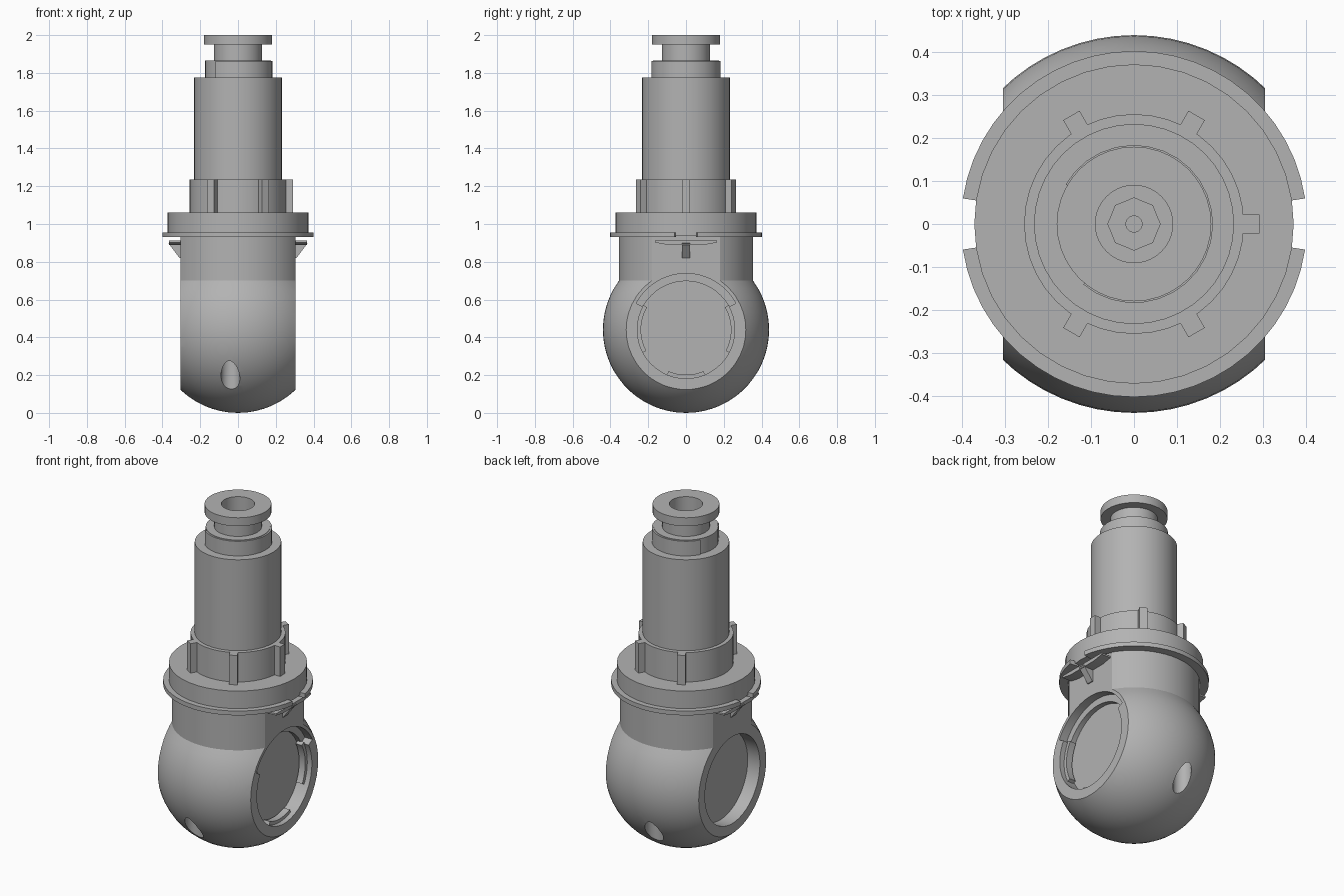
import bpy, bmesh
from math import sin, cos, radians, pi
from mathutils import Matrix

if "Cube" in bpy.data.objects:
    bpy.data.objects.remove(bpy.data.objects["Cube"])

grey = bpy.data.materials.new("light_grey_plastic")
grey.use_nodes = True
grey.diffuse_color = (0.45, 0.45, 0.45, 1)
grey.node_tree.nodes["Principled BSDF"].inputs["Base Color"].default_value = (0.45, 0.45, 0.45, 1)
parts = []
TO_X = Matrix(((0, 0, 1, 0), (1, 0, 0, 0), (0, 1, 0, 0), (0, 0, 0, 1)))  # prism axis z -> x


def finish(name, bm):
    bmesh.ops.remove_doubles(bm, verts=bm.verts, dist=1e-5)
    bmesh.ops.recalc_face_normals(bm, faces=bm.faces)
    mesh = bpy.data.meshes.new(name)
    bm.to_mesh(mesh)
    bm.free()
    mesh.materials.append(grey)
    ob = bpy.data.objects.new(name, mesh)
    bpy.context.collection.objects.link(ob)
    parts.append(ob)
    return ob


def lathe(name, profile, steps=40):
    bm = bmesh.new()
    vs = [bm.verts.new((r, 0, z)) for r, z in profile]
    es = [bm.edges.new(pair) for pair in zip(vs, vs[1:])]
    bmesh.ops.spin(bm, geom=vs + es, cent=(0, 0, 0), axis=(0, 0, 1), angle=2 * pi, steps=steps)
    return finish(name, bm)


def prism(name, outline, low, high, matrix=None):
    bm = bmesh.new()
    face = bm.faces.new([bm.verts.new((x, y, low)) for x, y in outline])
    top = bmesh.ops.extrude_face_region(bm, geom=[face])["geom"]
    bmesh.ops.translate(bm, vec=(0, 0, high - low),
                        verts=[v for v in top if isinstance(v, bmesh.types.BMVert)])
    if matrix:
        bm.transform(matrix)
    return finish(name, bm)


def arc(radius, start, end, steps=24, cx=0, cy=0):
    angles = [radians(start + (end - start) * i / steps) for i in range(steps + 1)]
    return [(cx + radius * cos(a), cy + radius * sin(a)) for a in angles]


def circle(radius, cx=0, cy=0, steps=48):
    return arc(radius, 0, 360, steps, cx, cy)[:-1]


def sector(inner, outer, start, end, cx=0, cy=0):
    return arc(outer, start, end, 24, cx, cy) + arc(inner, end, start, 24, cx, cy)


def box(x0, x1, y0, y1):
    return [(x0, y0), (x1, y0), (x1, y1), (x0, y1)]


def cut(target, cutter):
    cutter.hide_render = True
    mod = target.modifiers.new("cut", "BOOLEAN")
    mod.operation, mod.solver, mod.object = "DIFFERENCE", "EXACT", cutter
    bpy.context.view_layer.objects.active = target
    bpy.ops.object.modifier_apply(modifier=mod.name)
    parts.remove(cutter)
    bpy.data.objects.remove(cutter)


# Ball housing and its neck, flattened on both sides
R = 0.44
ball = [(R * cos(radians(a)), R + R * sin(radians(a))) for a in range(-90, 36, 6)]
ball[0] = (0, 0)
housing = lathe("ball_housing", ball + [(0.355, 0.70), (0.355, 0.945), (0, 0.945)], 64)
FLAT = 0.305
for s in (-1, 1):
    x0, x1 = sorted((s * FLAT, s * 0.6))
    cut(housing, prism("side_cutter", box(x0, x1, -1, 1), -0.5, 1.5))
# Round side recesses
for s in (-1, 1):
    low, high = sorted((s * 0.225, s * 0.4))
    cut(housing, prism("recess_cutter", circle(0.258, 0, R), low, high, TO_X))
# Stepped upper rim on the left side
cut(housing, prism("rim_cutter", sector(0.24, 0.298, 28, 152, 0, R), 0.255, 0.4, TO_X))
# Vertical screw holes, front and back
for s in (-1, 1):
    cut(housing, prism("screw_cutter", circle(0.05, -0.04, s * 0.355, 32), -0.1, 0.32))

# Spring clips inside the left recess
for name, start, end in (("front_clip", 150, 208), ("back_clip", -28, 30), ("bottom_clip", 247, 293)):
    prism(name, sector(0.238, 0.262, start, end, 0, R), 0.235, 0.275, TO_X)

# Mounting disc and split thin flange
lathe("mounting_disc", [(0, 0.94), (0.372, 0.94), (0.372, 1.06), (0, 1.06)])
for name, start in (("back_flange", 8.5), ("front_flange", 188.5)):
    prism(name, sector(0.35, 0.403, start, start + 163), 0.93, 0.956)

# Gussets and tapered bars below the flange gaps
for s, side in ((1, "left"), (-1, "right")):
    low, high = sorted((s * 0.295, s * 0.365))
    bar = [(-0.165, 0.912), (-0.165, 0.902), (-0.10, 0.89), (0.10, 0.89), (0.165, 0.902), (0.165, 0.912)]
    prism(side + "_bar", bar, low, high, TO_X)
    turn = Matrix.Rotation(0 if s > 0 else pi, 4, "Z") @ Matrix.Rotation(pi / 2, 4, "X")
    prism(side + "_gusset", [(0.295, 0.82), (0.31, 0.82), (0.37, 0.90), (0.295, 0.90)],
          -0.02, 0.02, turn)

# Ribbed collar
lathe("collar", [(0, 1.05), (0.256, 1.05), (0.256, 1.235), (0, 1.235)])
for i, angle in enumerate((0, 60, 120, 240, 300)):
    prism("collar_rib_%d" % (i + 1), box(0.24, 0.292, -0.022, 0.022), 1.05, 1.235,
          Matrix.Rotation(radians(angle), 4, "Z"))

# Main barrel and raised shoulder arc
lathe("barrel", [(0, 1.2), (0.233, 1.2), (0.233, 1.775), (0, 1.775)])
prism("shoulder_arc", sector(0.15, 0.184, -130, 150), 1.77, 1.862)

# Hollow spool head
lathe("spool_head", [(0, 1.76), (0.174, 1.76), (0.174, 1.865), (0.128, 1.865), (0.128, 1.95),
                     (0.18, 1.95), (0.18, 2.0), (0.09, 2.0), (0.09, 1.82), (0, 1.82)])
# Nut and pin at the bottom of the bore
prism("nut", circle(0.062, 0, 0, 8), 1.815, 1.835)
prism("pin", circle(0.02, 0, 0, 20), 1.83, 1.85)

# Smooth the round surfaces, keep edges crisp
bpy.ops.object.select_all(action="DESELECT")
for ob in parts:
    ob.select_set(True)
bpy.context.view_layer.objects.active = parts[0]
bpy.ops.object.shade_smooth_by_angle(angle=radians(30))
